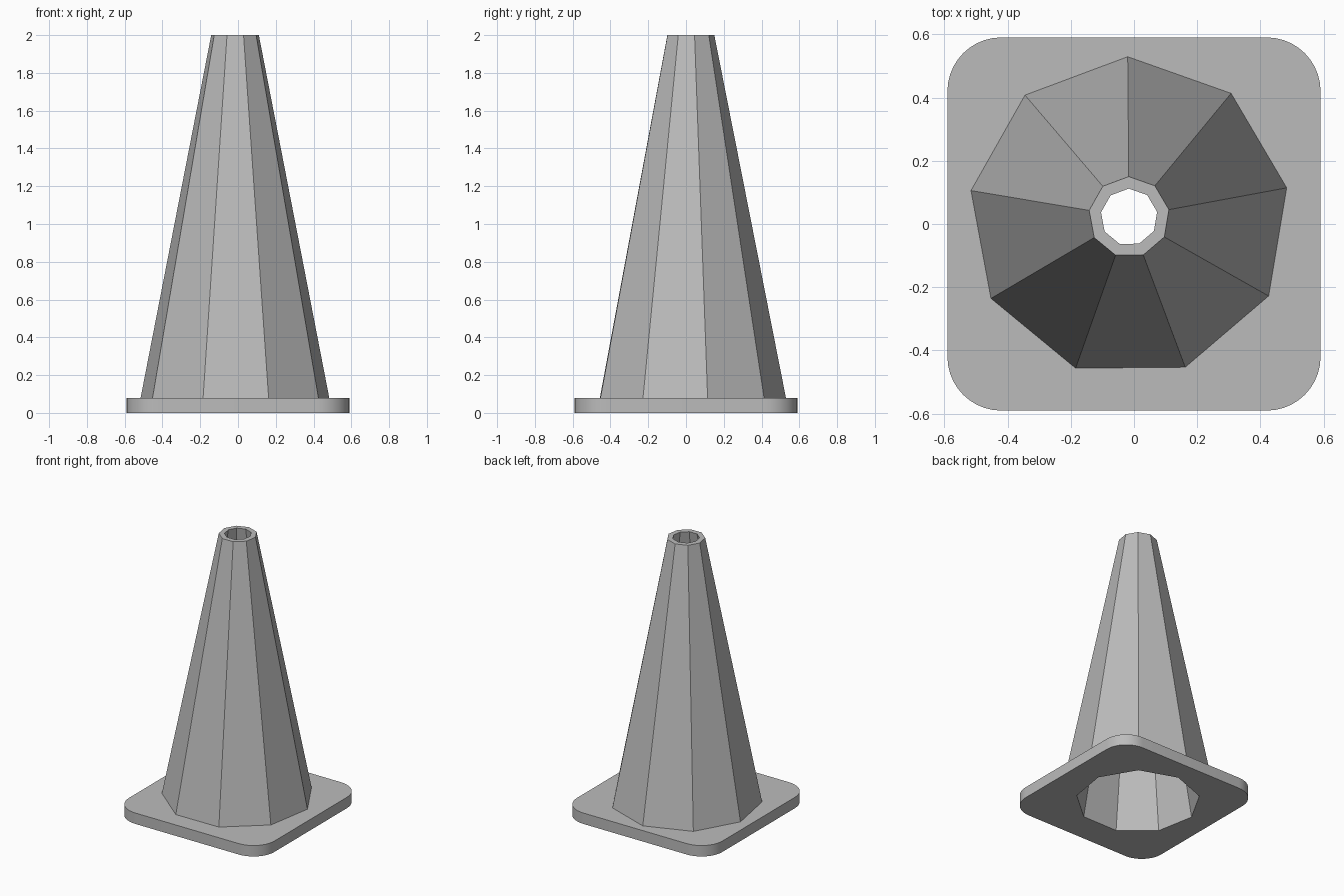
import bpy, bmesh
from math import sin, cos, pi, radians

cube = bpy.data.objects.get("Cube")
if cube:
    bpy.data.objects.remove(cube)

SIDES = 9
CENTER = (-0.0155, 0.022)
START = radians(90.5)
PLATE_TOP, HEIGHT = 0.08, 2.0
HOLE_BOTTOM, HOLE_TOP = 0.415, 0.402

grey = bpy.data.materials.new("plain grey")
grey.use_nodes = True
color = (0.5, 0.5, 0.5, 1)
grey.diffuse_color = color
grey.node_tree.nodes["Principled BSDF"].inputs["Base Color"].default_value = color


def polygon(radius):
    """Nine-sided ring around the cone axis."""
    angles = [START + 2 * pi * i / SIDES for i in range(SIDES)]
    return [(CENTER[0] + radius * cos(a), CENTER[1] + radius * sin(a)) for a in angles]


def rounded_square(half, radius, steps=10):
    points = []
    for corner, (sx, sy) in enumerate([(1, 1), (-1, 1), (-1, -1), (1, -1)]):
        for i in range(steps + 1):
            a = pi / 2 * (corner + i / steps)
            points.append((sx * (half - radius) + radius * cos(a),
                           sy * (half - radius) + radius * sin(a)))
    return points


def ring(bm, points, z):
    return [bm.verts.new((x, y, z)) for x, y in points]


def bridge(bm, a, b):
    for i in range(len(a)):
        j = (i + 1) % len(a)
        bm.faces.new((a[i], a[j], b[j], b[i]))


def finish(bm, name):
    bmesh.ops.recalc_face_normals(bm, faces=bm.faces[:])
    mesh = bpy.data.meshes.new(name)
    bm.to_mesh(mesh)
    bm.free()
    mesh.materials.append(grey)
    obj = bpy.data.objects.new(name, mesh)
    bpy.context.collection.objects.link(obj)
    return obj


# Hollow cone: outer wall, top rim, inner wall, bottom rim
bm = bmesh.new()
rings = [ring(bm, polygon(r), z) for r, z in (
    (0.507, PLATE_TOP), (0.128, HEIGHT), (0.09, HEIGHT), (HOLE_TOP, PLATE_TOP))]
for i in range(len(rings)):
    bridge(bm, rings[i], rings[(i + 1) % len(rings)])
finish(bm, "cone_body")

# Base plate with rounded corners and a matching hole
bm = bmesh.new()
outline = rounded_square(0.59, 0.17)
levels = []
for z, hole_radius in ((0, HOLE_BOTTOM), (PLATE_TOP, HOLE_TOP)):
    levels.append((ring(bm, outline, z), ring(bm, polygon(hole_radius), z)))
for lower, upper in zip(*levels):
    bridge(bm, lower, upper)
for loops in levels:
    edges = [bm.edges.get((loop[i - 1], loop[i])) for loop in loops for i in range(len(loop))]
    bmesh.ops.triangle_fill(bm, edges=edges, use_beauty=True, use_dissolve=False)
plate = finish(bm, "base_plate")

# Smooth the rounded corners, keep the hole and rims sharp
bpy.ops.object.select_all(action="DESELECT")
plate.select_set(True)
bpy.context.view_layer.objects.active = plate
bpy.ops.object.shade_smooth_by_angle(angle=radians(30))
